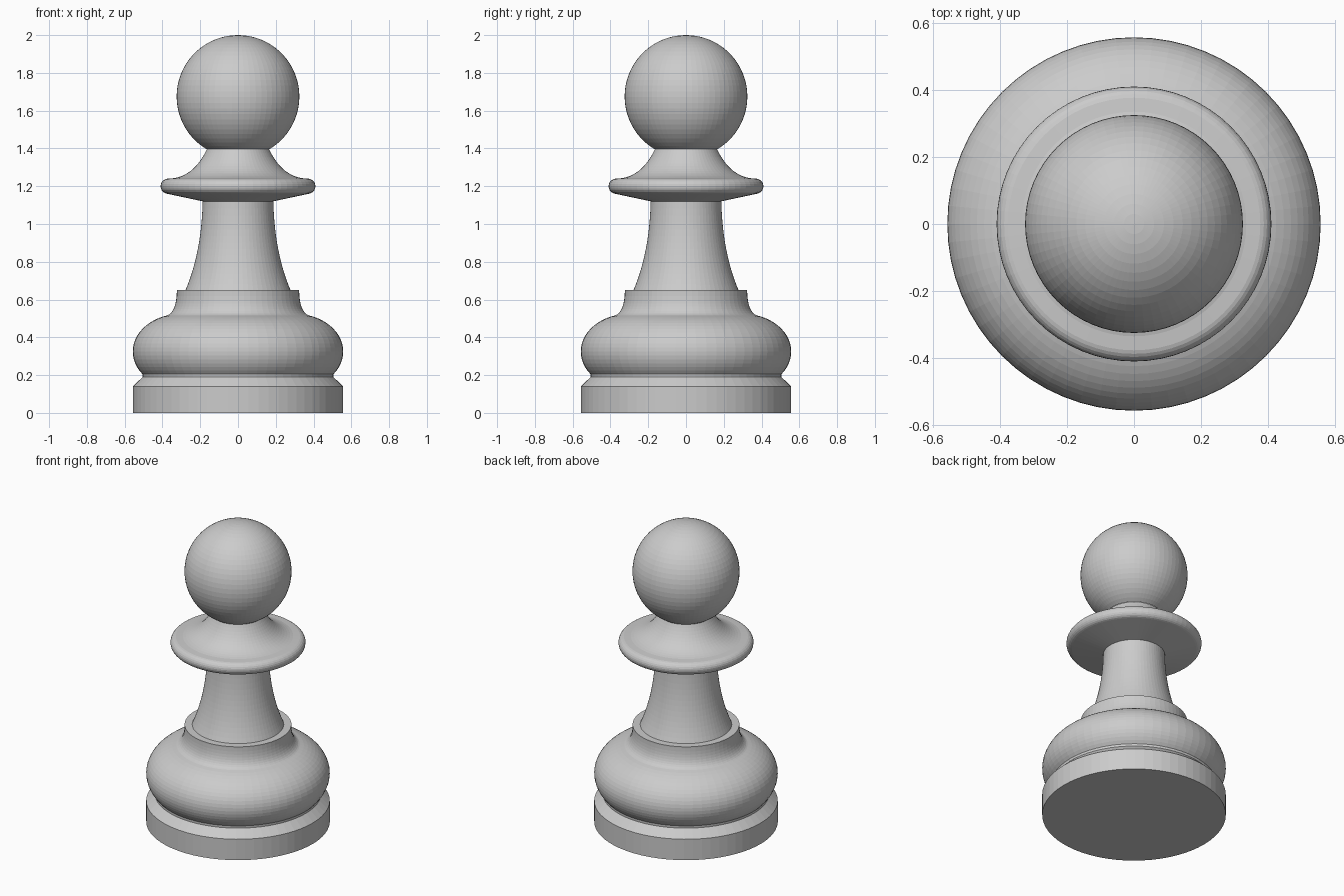
import bpy, bmesh
from math import sin, cos, pi, asin

if "Cube" in bpy.data.objects:
    bpy.data.objects.remove(bpy.data.objects["Cube"])

SIDES = 64


def lathe(name, profile):
    """Spin an (r, z) profile, bottom to top, around the z axis."""
    bm = bmesh.new()
    verts = [bm.verts.new((r, 0, z)) for r, z in profile]
    edges = [bm.edges.new(pair) for pair in zip(verts, verts[1:])]
    bmesh.ops.spin(bm, geom=verts + edges, cent=(0, 0, 0), axis=(0, 0, 1),
                   angle=2 * pi, steps=SIDES)
    bmesh.ops.remove_doubles(bm, verts=bm.verts, dist=0.0005)
    bmesh.ops.recalc_face_normals(bm, faces=bm.faces)
    # Open shells: make the side walls point away from the axis
    if sum(f.normal.x * f.calc_center_median().x * f.calc_area() for f in bm.faces) < 0:
        bmesh.ops.reverse_faces(bm, faces=bm.faces)
    mesh = bpy.data.meshes.new(name)
    bm.to_mesh(mesh)
    bm.free()
    obj = bpy.data.objects.new(name, mesh)
    bpy.context.collection.objects.link(obj)
    return obj


def arc(cr, cz, a, b, t0, t1, n):
    """Elliptical arc in the profile plane."""
    ts = [t0 + (t1 - t0) * i / n for i in range(n + 1)]
    return [(max(cr + a * cos(t), 0), cz + b * sin(t)) for t in ts]


def curve(p0, p1, p2, n):
    """Quadratic curve in the profile plane."""
    ts = [i / n for i in range(n + 1)]
    return [tuple((1 - t) ** 2 * a + 2 * t * (1 - t) * b + t * t * c
                  for a, b, c in zip(p0, p1, p2)) for t in ts]


# Foot disc with bevelled top edge
lathe("base", [(0, 0), (0.557, 0), (0.557, 0.14), (0.505, 0.19)])

# Swelling body, flaring in to a small ledge
lathe("body", [(0.505, 0.19)]
      + arc(0.30, 0.325, 0.257, 0.2, -0.64, 1.28, 18)
      + curve((0.365, 0.521), (0.326, 0.548), (0.324, 0.64), 8)
      + [(0.324, 0.65), (0.278, 0.65)])

# Tapered stem
lathe("stem", curve((0.278, 0.65), (0.193, 0.85), (0.187, 1.12), 14))

# Collar: sloped underside, round rim, concave top
lathe("collar", [(0.187, 1.12)]
      + arc(0.37, 1.2, 0.04, 0.04, -1.4, 1.4, 10)
      + curve((0.335, 1.243), (0.225, 1.265), (0.165, 1.396), 12))

# Ball head
lathe("head", arc(0, 1.675, 0.325, 0.325, -asin(0.279 / 0.325), pi / 2, 28))
